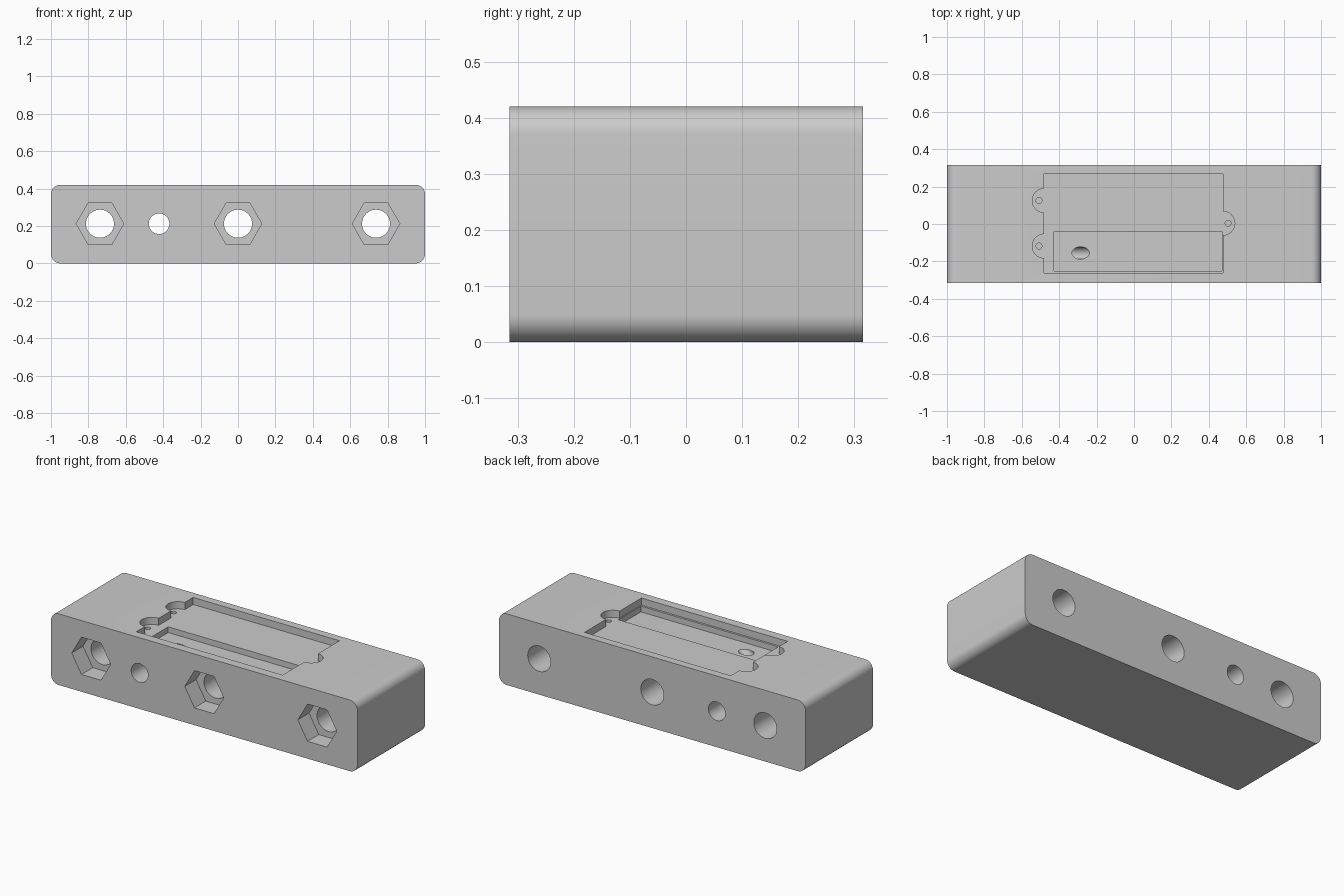
import bpy
import math
from mathutils import Vector

cube = bpy.data.objects.get("Cube")
if cube:
    bpy.data.objects.remove(cube, do_unlink=True)

LENGTH, DEPTH, HEIGHT = 2.0, 0.63, 0.42
FRONT = -DEPTH / 2
AXIS_Z = 0.212
POCKET_Z, TRAY_Z = 0.378, 0.344

grey = bpy.data.materials.new("Plain grey")
grey.use_nodes = True
colour = (0.6, 0.6, 0.6, 1)
grey.diffuse_color = colour
grey.node_tree.nodes["Principled BSDF"].inputs["Base Color"].default_value = colour


def named(name):
    obj = bpy.context.object
    obj.name = name
    obj.data.materials.append(grey)
    return obj


def box(name, x0, x1, y0, y1, z0, z1):
    bpy.ops.mesh.primitive_cube_add(size=1, location=((x0 + x1) / 2, (y0 + y1) / 2, (z0 + z1) / 2))
    obj = named(name)
    obj.scale = (x1 - x0, y1 - y0, z1 - z0)
    bpy.ops.object.transform_apply(location=False, rotation=False, scale=True)
    return obj


def rod(name, start, end, radius, sides=48, spin=0):
    start, end = Vector(start), Vector(end)
    along = end - start
    bpy.ops.mesh.primitive_cylinder_add(
        vertices=sides, radius=radius, depth=along.length, location=(start + end) / 2,
        rotation=along.to_track_quat('Z', 'Y').to_euler())
    obj = named(name)
    obj.rotation_euler.rotate_axis('Z', spin)
    return obj


# Main block, with its four long edges rounded
block = box("block", -LENGTH / 2, LENGTH / 2, FRONT, -FRONT, 0, HEIGHT)
weights = block.data.attributes.new("bevel_weight_edge", 'FLOAT', 'EDGE')
for edge in block.data.edges:
    a, b = (block.data.vertices[i].co for i in edge.vertices)
    weights.data[edge.index].value = float(abs(a.y - b.y) > 0.1)
bevel = block.modifiers.new("Rounded edges", 'BEVEL')
bevel.limit_method = 'WEIGHT'
bevel.width = 0.05
bevel.segments = 10

cutters = []

# Bolt holes with hexagonal nut recesses in the front
for x in (-0.738, 0, 0.738):
    cutters.append(rod("bolt_hole_cutter", (x, -0.4, AXIS_Z), (x, 0.4, AXIS_Z), 0.075))
    cutters.append(rod("nut_recess_cutter", (x, -0.4, AXIS_Z), (x, FRONT + 0.105, AXIS_Z),
                       0.127, 6, math.radians(30)))

# Cable hole and the sloping passage that joins it to the tray
cutters.append(rod("cable_hole_cutter", (-0.422, -0.4, AXIS_Z), (-0.422, 0.4, AXIS_Z), 0.055))
cutters.append(rod("cable_passage_cutter", (-0.417, -0.155, AXIS_Z), (-0.255, -0.155, 0.374), 0.033))

# Shallow pocket in the top with a deeper tray
cutters.append(box("pocket_cutter", -0.48, 0.475, -0.262, 0.268, POCKET_Z, 0.5))
cutters.append(box("tray_cutter", -0.428, 0.47, -0.25, -0.04, TRAY_Z, 0.45))

# Round screw tabs at the ends of the pocket
for x, y, side in ((-0.48, 0.125, -1), (-0.48, -0.118, -1), (0.475, 0.004, 1)):
    cutters.append(rod("tab_cutter", (x, y, POCKET_Z), (x, y, 0.48), 0.064))
    hole_x = x + side * 0.028
    cutters.append(rod("screw_hole_cutter", (hole_x, y, 0.31), (hole_x, y, 0.44), 0.016, 24))

for cutter in cutters:
    cutter.hide_render = True
    cut = block.modifiers.new(cutter.name, 'BOOLEAN')
    cut.operation = 'DIFFERENCE'
    cut.solver = 'EXACT'
    cut.object = cutter

# Apply everything and tidy up
bpy.ops.object.select_all(action='DESELECT')
block.select_set(True)
bpy.context.view_layer.objects.active = block
for modifier in list(block.modifiers):
    bpy.ops.object.modifier_apply(modifier=modifier.name)
for cutter in cutters:
    bpy.data.objects.remove(cutter, do_unlink=True)
bpy.ops.object.shade_smooth_by_angle(angle=math.radians(30))
